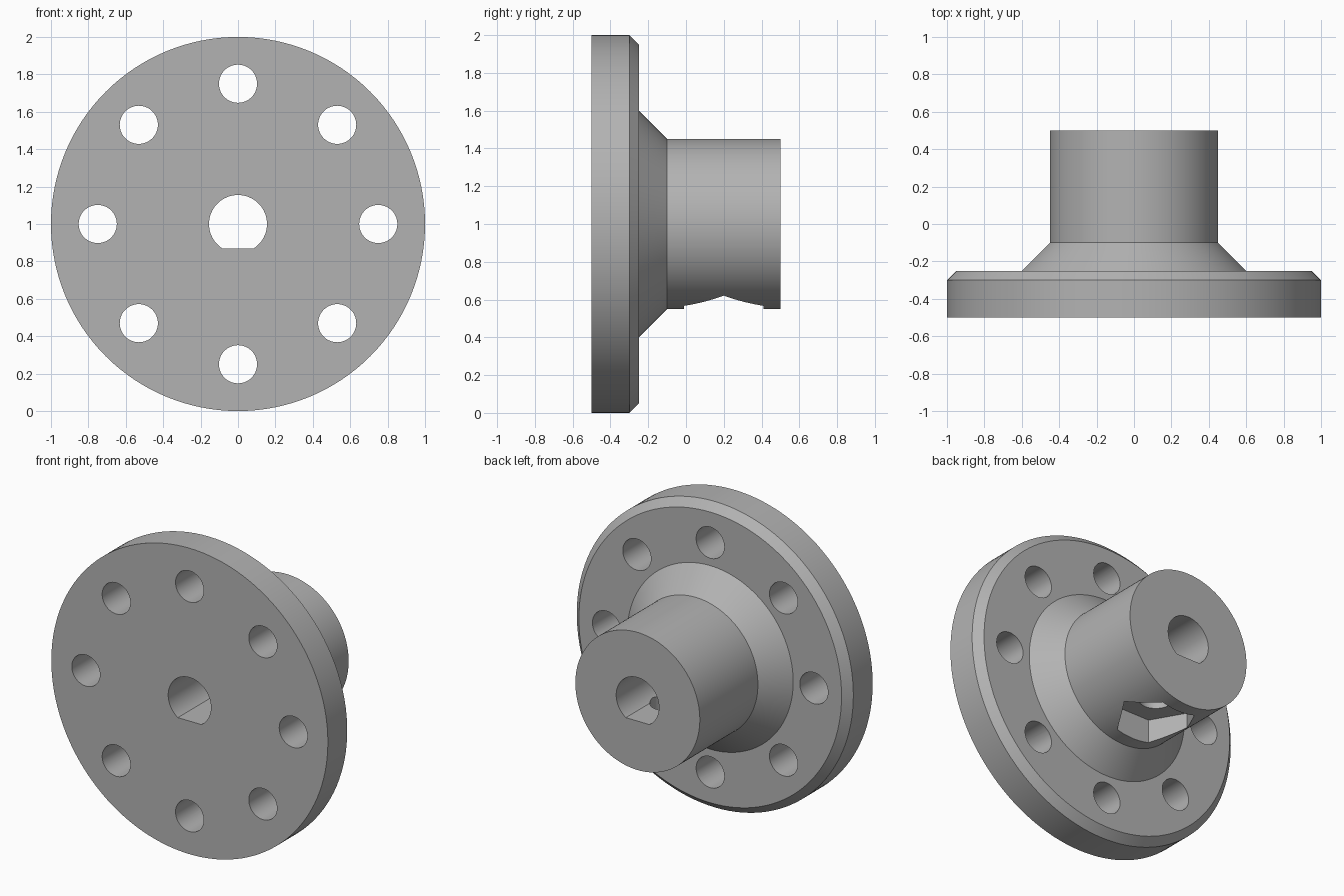
import bpy, bmesh
from math import sin, cos, pi, asin
from mathutils import Matrix, Vector

if "Cube" in bpy.data.objects:
    bpy.data.objects.remove(bpy.data.objects["Cube"], do_unlink=True)

AXIS_Z = 1.0    # height of the hub axis
SEGMENTS = 128

grey = bpy.data.materials.new("plain grey")
grey.use_nodes = True
colour = (0.45, 0.45, 0.45, 1)
grey.diffuse_color = colour
grey.node_tree.nodes["Principled BSDF"].inputs["Base Color"].default_value = colour


def finish(bm, name):
    bmesh.ops.recalc_face_normals(bm, faces=bm.faces)
    mesh = bpy.data.meshes.new(name)
    bm.to_mesh(mesh)
    bm.free()
    mesh.materials.append(grey)
    obj = bpy.data.objects.new(name, mesh)
    bpy.context.collection.objects.link(obj)
    return obj


def lathe(name, profile):
    """Closed solid turned around the y axis from (radius, y) pairs."""
    bm = bmesh.new()
    rings = []
    for r, y in profile:
        rings.append([bm.verts.new((r * cos(2 * pi * i / SEGMENTS), y,
                                    AXIS_Z + r * sin(2 * pi * i / SEGMENTS)))
                      for i in range(SEGMENTS)])
    for a, b in zip(rings, rings[1:]):
        for i in range(SEGMENTS):
            j = (i + 1) % SEGMENTS
            bm.faces.new((a[i], a[j], b[j], b[i]))
    bm.faces.new(rings[0])
    bm.faces.new(rings[-1])
    return finish(bm, name)


def prism(name, outline, direction):
    """Extrude a list of points along a direction."""
    bm = bmesh.new()
    face = bm.faces.new([bm.verts.new(p) for p in outline])
    out = bmesh.ops.extrude_face_region(bm, geom=[face], use_keep_orig=True)
    verts = [v for v in out["geom"] if isinstance(v, bmesh.types.BMVert)]
    bmesh.ops.translate(bm, verts=verts, vec=direction)
    return finish(bm, name)


def circle(radius, count, start=0.0, sweep=2 * pi, closed=True):
    steps = count if closed else count - 1
    return [(radius * cos(start + sweep * i / steps),
             radius * sin(start + sweep * i / steps)) for i in range(count)]


# Flange, cone and hub turned as one solid
hub = lathe("flanged_hub", [(1, -0.5), (1, -0.3), (0.95, -0.25), (0.6, -0.25),
                            (0.45, -0.1), (0.45, 0.5)])

cutters = []

# Ring of bolt holes
for k in range(8):
    cx, cz = 0.75 * cos(k * pi / 4), AXIS_Z + 0.75 * sin(k * pi / 4)
    cutters.append(prism("bolt_hole", [(cx + x, -0.6, cz + z) for x, z in circle(0.102, 48)],
                         (0, 0.5, 0)))

# D-shaped shaft bore with its flat at the bottom
bore_r, flat = 0.155, 0.13
dip = asin(flat / bore_r)
arc = circle(bore_r, 60, -dip, pi + 2 * dip, closed=False)
cutters.append(prism("shaft_bore", [(x, -0.6, AXIS_Z + z) for x, z in arc], (0, 1.2, 0)))

# Hexagonal nut pocket under the hub, and its set screw hole
nut_y = 0.2
cutters.append(prism("nut_pocket", [(x, nut_y + y, 0.4) for x, y in circle(0.2425, 6)],
                     (0, 0, 0.32)))
cutters.append(prism("screw_hole", [(x, nut_y + y, 0.5) for x, y in circle(0.1, 48)],
                     (0, 0, 0.45)))

# Cut everything, then drop the cutters
bpy.context.view_layer.objects.active = hub
for cutter in cutters:
    cutter.hide_render = True
    mod = hub.modifiers.new("cut", 'BOOLEAN')
    mod.operation = 'DIFFERENCE'
    mod.solver = 'EXACT'
    mod.object = cutter
    bpy.ops.object.modifier_apply(modifier=mod.name)
for cutter in cutters:
    bpy.data.objects.remove(cutter, do_unlink=True)

bpy.ops.object.select_all(action='DESELECT')
hub.select_set(True)
bpy.ops.object.shade_smooth_by_angle(angle=pi / 9)
